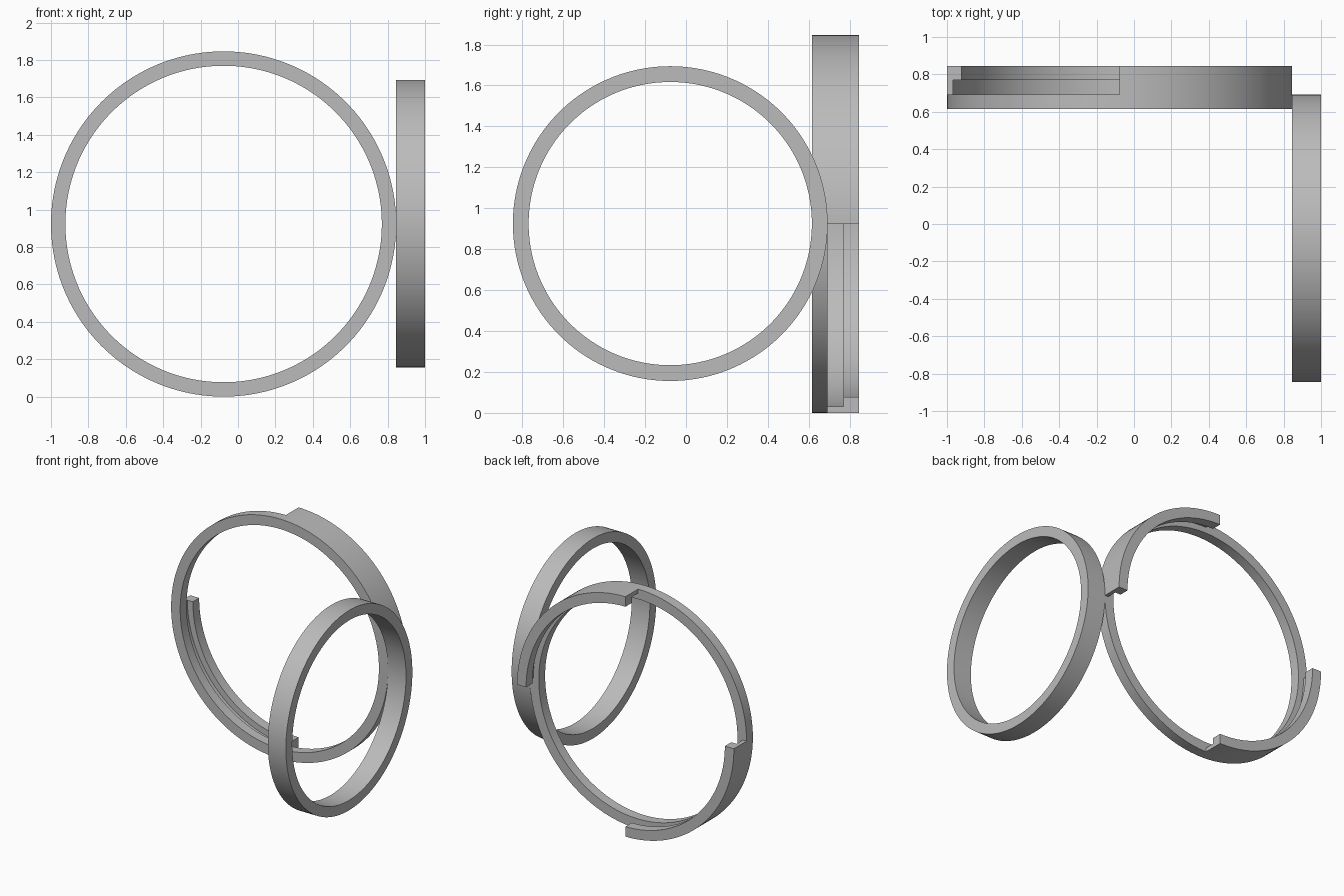
import bpy, bmesh, math
from mathutils import Vector

cube = bpy.data.objects.get("Cube")
if cube:
    bpy.data.objects.remove(cube)

GREY = (0.5, 0.5, 0.5, 1)
mat = bpy.data.materials.new("plain grey")
mat.use_nodes = True
mat.diffuse_color = GREY
mat.node_tree.nodes["Principled BSDF"].inputs["Base Color"].default_value = GREY

STEPS = 40  # segments in a quarter turn


def sweep_quarter(bm, profile, quarter, place):
    """Sweep a closed (radius, depth) profile through one quarter turn."""
    rows = []
    for i in range(STEPS + 1):
        t = (quarter + i / STEPS) * math.pi / 2
        rows.append([bm.verts.new(place(r * math.cos(t), d, r * math.sin(t)))
                     for r, d in profile])
    n = len(profile)
    for a, b in zip(rows, rows[1:]):
        for k in range(n):
            bm.faces.new((a[k], a[(k + 1) % n], b[(k + 1) % n], b[k]))
    return rows[0], rows[-1]


def finish(bm, name):
    bmesh.ops.remove_doubles(bm, verts=bm.verts, dist=0.0001)
    bmesh.ops.recalc_face_normals(bm, faces=bm.faces)
    mesh = bpy.data.meshes.new(name)
    bm.to_mesh(mesh)
    bm.free()
    mesh.materials.append(mat)
    obj = bpy.data.objects.new(name, mesh)
    bpy.context.collection.objects.link(obj)
    bpy.ops.object.select_all(action='DESELECT')
    obj.select_set(True)
    bpy.context.view_layer.objects.active = obj
    bpy.ops.object.shade_smooth_by_angle(angle=math.radians(30))
    return obj


# Coupling ring: flat band, with grooved hooks on two opposite quarters
inner, middle, outer = 0.846, 0.892, 0.923
front, seat, ledge, back = 0.615, 0.692, 0.769, 0.846
band = [(inner, front), (outer, front), (outer, seat), (middle, seat), (inner, seat)]
hook = [(outer, seat), (outer, back), (inner, back), (inner, ledge),
        (middle, ledge), (middle, seat)]
hooked_band = band[:2] + hook + band[4:]


def place_coupling(u, d, v):
    return Vector((u - 0.077, d, v + 0.923))


bm = bmesh.new()
for quarter in range(4):
    if quarter % 2 == 0:
        for end in sweep_quarter(bm, hooked_band, quarter, place_coupling):
            bm.faces.new(end[2:8])  # hook end
    else:
        sweep_quarter(bm, band, quarter, place_coupling)
finish(bm, "coupling_ring")


# Plain ring, standing at right angles beside the coupling ring
def place_plain(u, d, v):
    return Vector((d, u - 0.077, v + 0.925))


plain = [(0.692, 0.846), (0.769, 0.846), (0.769, 1.0), (0.692, 1.0)]
bm = bmesh.new()
for quarter in range(4):
    sweep_quarter(bm, plain, quarter, place_plain)
finish(bm, "plain_ring")
